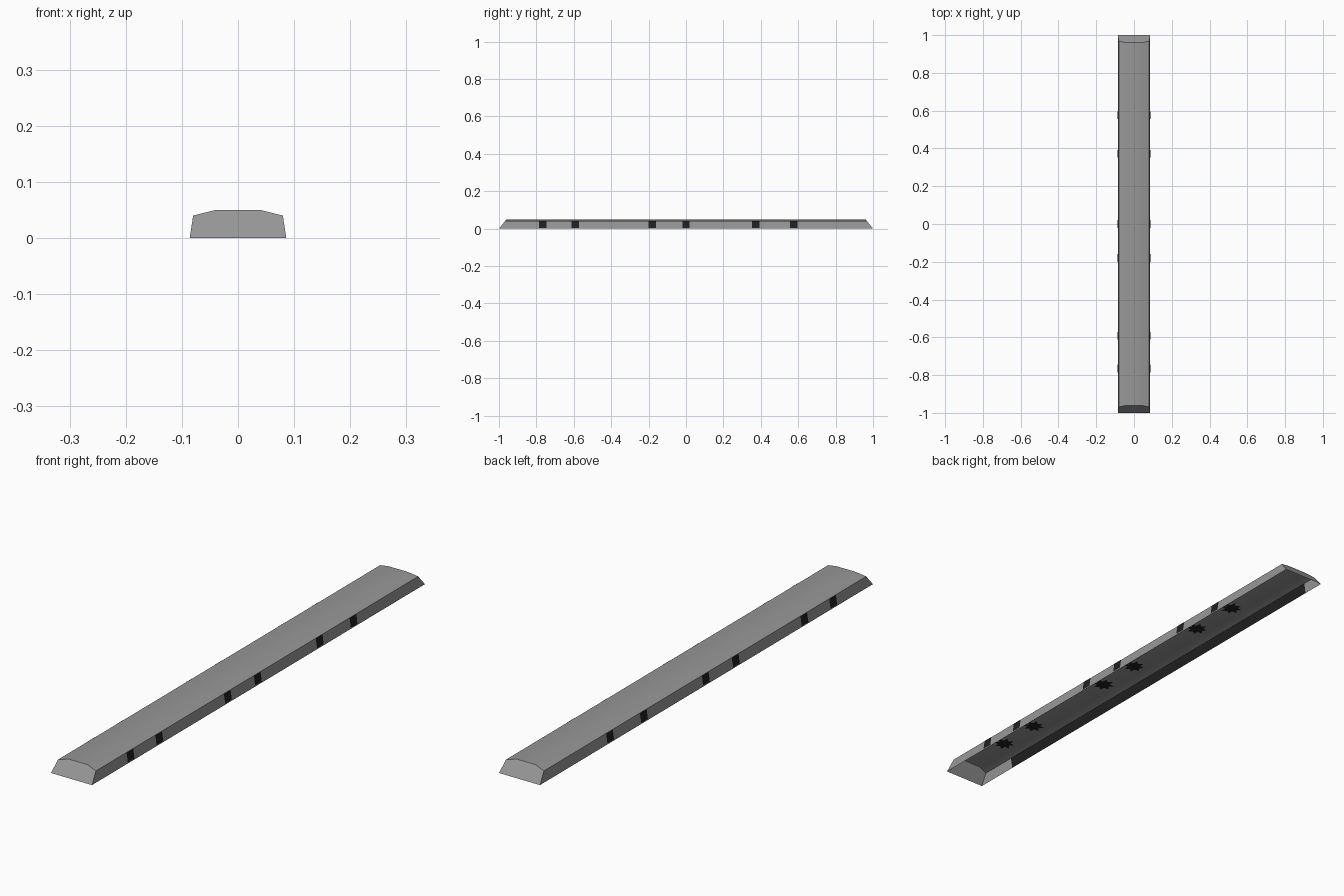
import bpy, math

if "Cube" in bpy.data.objects:
    bpy.data.objects.remove(bpy.data.objects["Cube"])


def material(name, v):
    m = bpy.data.materials.new(name)
    m.diffuse_color = (v, v, v, 1)
    m.use_nodes = True
    m.node_tree.nodes["Principled BSDF"].inputs["Base Color"].default_value = m.diffuse_color
    return m


grey = material("concrete grey", 0.31)
black = material("rubber black", 0.014)


def mesh_object(name, verts, faces, mat, smooth=None):
    me = bpy.data.meshes.new(name)
    me.from_pydata(verts, [], faces)
    me.materials.append(mat)
    ob = bpy.data.objects.new(name, me)
    bpy.context.collection.objects.link(ob)
    if smooth:
        bpy.context.view_layer.objects.active = ob
        ob.select_set(True)
        bpy.ops.object.shade_smooth_by_angle(angle=math.radians(smooth))
        ob.select_set(False)
    return ob


def wall_x(z):
    return 0.086 - 0.006 * z / 0.04


# Hollow curb shell with sloped ends, open underneath
half = [(0.086, 0), (0.08, 0.04), (0.04, 0.05)]
profile = half + [(-x, z) for x, z in reversed(half)]
n = len(profile)
verts = []
for s in (-1, 1):
    verts += [(x, s * (1 - 0.8 * z), z) for x, z in profile]
faces = [(i, i + n, i + n + 1, i + 1) for i in range(n - 1)]
faces += [tuple(reversed(range(n))), tuple(range(n, 2 * n))]
mesh_object("curb_shell", verts, faces, grey, 60)


def wall_plate(name, side, y0, y1, z0, z1, offset):
    pts = [(side * (wall_x(z) + offset), y, z)
           for y, z in ((y0, z0), (y1, z0), (y1, z1), (y0, z1))]
    # outer plates face outwards, linings face inwards
    order = (0, 1, 2, 3) if side * offset > 0 else (3, 2, 1, 0)
    mesh_object(name, pts, [order], black)


# Dark openings along both walls and dark marks under the top
positions = (-0.765, -0.592, -0.18, 0.0, 0.372, 0.575)
for y in positions:
    for side in (-1, 1):
        wall_plate("side_opening", side, y - 0.02, y + 0.02, 0.004, 0.04, 0.0008)
    ring = []
    for k in range(16):
        a = math.tau * k / 16
        r = 0.04 if k % 2 else 0.024
        ring.append((r * math.cos(a), y + r * math.sin(a), 0.0492))
    mesh_object("fixing_mark", ring, [tuple(reversed(range(16)))], black)

# Dark lining inside both long walls
for side in (-1, 1):
    wall_plate("inner_lining", side, -0.82, 0.91, 0.0, 0.039, -0.001)
